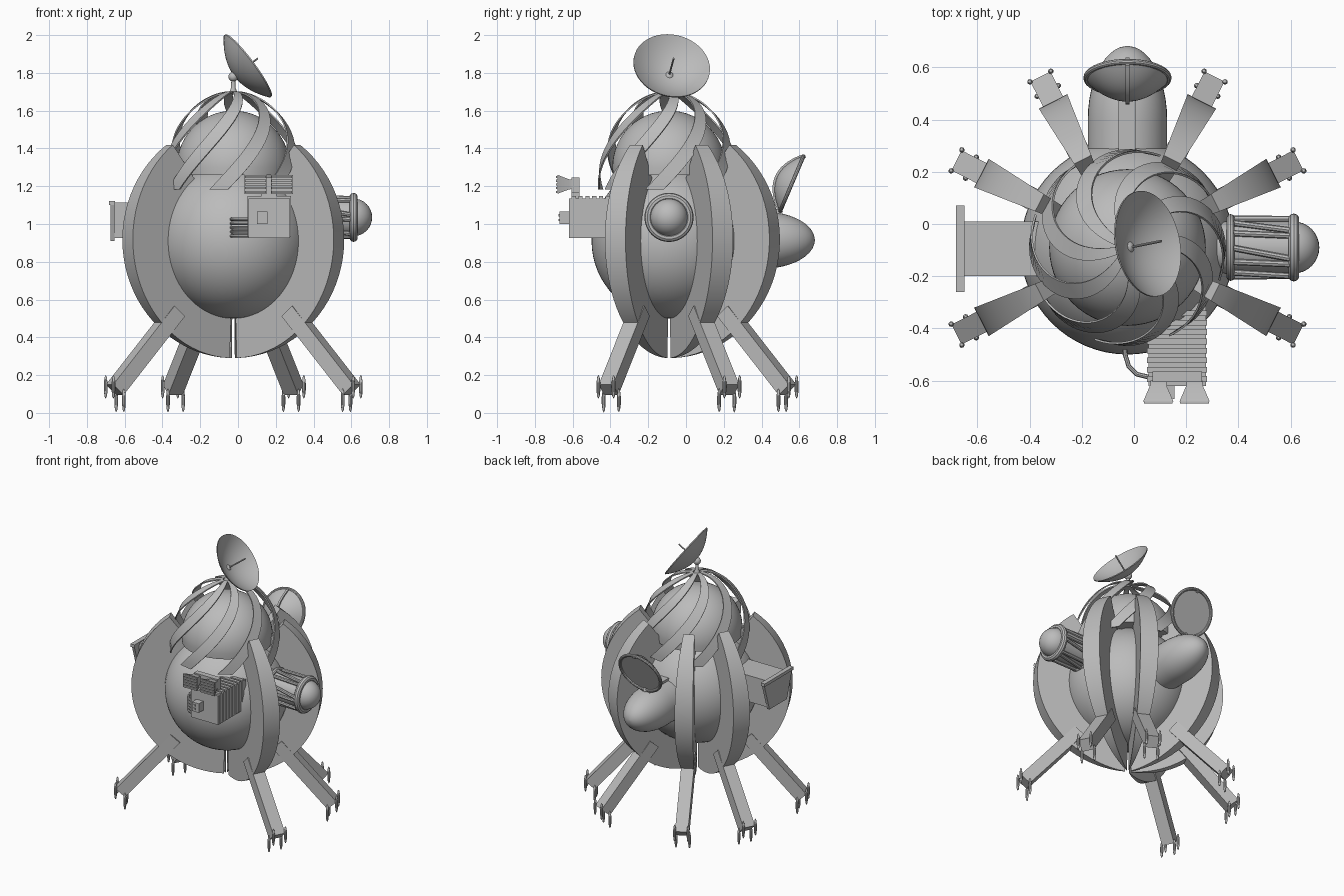
import bpy, bmesh, math
from math import sin, cos, pi, radians
from mathutils import Vector, Matrix

if "Cube" in bpy.data.objects:
    bpy.data.objects.remove(bpy.data.objects["Cube"])

CX, CY = -0.025, -0.09            # vertical axis of the hull
grey = bpy.data.materials.new("plain_grey")
grey.diffuse_color = (0.5, 0.5, 0.5, 1)
grey.use_nodes = True
grey.node_tree.nodes["Principled BSDF"].inputs["Base Color"].default_value = grey.diffuse_color


def finish(name, bm, mat=None):
    if mat:
        bmesh.ops.transform(bm, matrix=mat, verts=bm.verts)
    bmesh.ops.recalc_face_normals(bm, faces=bm.faces)
    me = bpy.data.meshes.new(name)
    bm.to_mesh(me)
    bm.free()
    ob = bpy.data.objects.new(name, me)
    bpy.context.collection.objects.link(ob)
    me.materials.append(grey)
    bpy.context.view_layer.objects.active = ob
    ob.select_set(True)
    bpy.ops.object.shade_smooth_by_angle(angle=radians(32))
    ob.select_set(False)
    return ob


def loft(name, rings, mat=None):
    """Skin equal-length rings of points and cap both ends."""
    bm = bmesh.new()
    vs = [[bm.verts.new(p) for p in ring] for ring in rings]
    n = len(rings[0])
    for a, b in zip(vs, vs[1:]):
        for i in range(n):
            j = (i + 1) % n
            bm.faces.new((a[i], a[j], b[j], b[i]))
    bm.faces.new(vs[0])
    bm.faces.new(vs[-1])
    return finish(name, bm, mat)


def aim(origin, axis):
    return Matrix.Translation(origin) @ Vector(axis).to_track_quat('Z', 'Y').to_matrix().to_4x4()


def lathe(name, profile, origin, axis=(0, 0, 1), n=40):
    rings = [[(r * cos(2 * pi * i / n), r * sin(2 * pi * i / n), h) for i in range(n)] for r, h in profile]
    return loft(name, rings, aim(origin, axis))


def ball(name, c, rad, seg=32):
    bm = bmesh.new()
    bmesh.ops.create_uvsphere(bm, u_segments=seg, v_segments=seg // 2, radius=1)
    return finish(name, bm, Matrix.Translation(c) @ Matrix.Diagonal((*rad, 1)))


def box(name, x0, x1, y0, y1, z0, z1):
    return loft(name, [[(x0, y0, z), (x1, y0, z), (x1, y1, z), (x0, y1, z)] for z in (z0, z1)])


def rod(name, a, b, r, n=10):
    a, b = Vector(a), Vector(b)
    return lathe(name, [(r, 0), (r, (b - a).length)], a, b - a, n)


def hoop(name, r, tube, origin, axis):
    prof = [(r + tube * cos(k * pi / 5), tube * sin(k * pi / 5)) for k in range(11)]
    return lathe(name, prof, origin, axis)


def bowl(r, depth, thick, n=12):
    out = [(r * max(k / n, .01), depth * (k / n) ** 2) for k in range(n + 1)]
    return out + [(q, h + thick) for q, h in reversed(out)]


# hull: main sphere and upper dome
ball("hull_sphere", (CX, CY, .91), (.41, .41, .41), 64)
lathe("upper_dome", [(.3 * cos(radians(a)), .3 * sin(radians(a))) for a in [-8, 0] + list(range(6, 90, 6)) + [89.5]],
      (CX, CY, 1.3), n=56)

# six wedge fins with legs and claw feet
for k, deg in enumerate((27, 63, 117, 153, 207, 333)):
    M = Matrix.Translation((CX, CY, 0)) @ Matrix.Rotation(radians(deg), 4, 'Z')
    rings = []
    for i in range(33):
        a = radians(-88 + 141 * i / 32)
        o, q = .628 * cos(a), .385 * cos(a)
        zo, zq = .918 + .628 * sin(a), .918 + .385 * sin(a)
        w = .0975
        rings.append([(q, -w * q, zq), (o, -w * o, zo), (o, w * o, zo), (q, w * q, zq)])
    loft(f"fin_{k}", rings, M)
    ends = []
    for r, z in ((.37, .567), (.735, .15)):
        ends.append([(r, -.043, z), (r, .043, z), (r - .062, .043, z - .055), (r - .062, -.043, z - .055)])
    loft(f"leg_{k}", ends, M)
    for r, z in ((.735, .138), (.673, .066)):
        for y in (-.045, .045):
            ball(f"claw_{k}", M @ Vector((r, y, z)), (.011, .011, .063), 10)

# swirling ribbons around the dome
for k in range(8):
    rings = []
    for i in range(25):
        d = 4 + 88 * i / 24
        p = radians(d)
        th = radians(-102 + 45 * k + 75 * (1 - (d / 92) ** 1.6))
        r, z, h = .37 * sin(p), 1.2 + .5 * cos(p), .010 + .040 * sin(p)
        u, t = Vector((cos(th), sin(th), 0)), Vector((-sin(th), cos(th), 0))
        c = Vector((CX, CY, z)) + u * r
        nrm = (u * sin(p) + Vector((0, 0, cos(p)))) * .004
        rings.append([c - t * h - nrm, c + t * h - nrm, c + t * h + nrm, c - t * h + nrm])
    loft(f"ribbon_{k}", rings)

# top dish on its post
N = Vector((.79, .16, .59)).normalized()
V = Vector((-.018, -.09, 1.785))
lathe("dish_post", [(.025, 0), (.012, .03), (.01, .08)], (CX, CY, 1.69), n=16)
ball("dish_pivot", (CX, CY, 1.78), (.026, .026, .026), 20)
lathe("top_dish", bowl(.205, .085, .007), V, N, 48)
rod("dish_feed", V, V + N * .155, .005)

# right pod with rings, zigzag struts and dome
P = Vector((0, CY, 1.035))
X = Vector((1, 0, 0))
lathe("pod_barrel", [(.1, .3), (.1, .61)], P, X)
hoop("pod_inner_ring", .112, .016, P + X * .37, X)
hoop("pod_outer_ring", .108, .022, P + X * .612, X)
ball("pod_dome", P + X * .61, (.1, .1, .1), 32)
for k in range(12):
    a, b = 2 * pi * k / 12, 2 * pi * (k + (.8 if k % 2 else .2)) / 12
    rod("pod_strut", P + Vector((.37, .11 * cos(a), .11 * sin(a))),
        P + Vector((.61, .11 * cos(b), .11 * sin(b))), .012, 8)

# left hatch: duct and flared end plate
box("hatch_duct", -.66, -.36, -.2, .01, .925, 1.115)
loft("hatch_plate", [[(x, -.26, 1.12), (x, .07, 1.12), (x, .005, .91), (x, -.195, .91)] for x in (-.675, -.655)])
box("hatch_lip", -.682, -.65, -.26, .07, 1.1, 1.122)

# rear ovoid with raised lid
lathe("rear_ovoid", [(.152, .2), (.152, .4)] + [(.152 * cos(radians(a)), .4 + .282 * sin(radians(a)))
      for a in list(range(8, 89, 8)) + [89]], (CX, 0, .915), (0, 1, 0))
L = Vector((0, .92, -.39)).normalized()
U = Vector((0, L.y * .424, L.y))
rim = Vector((CX, .56, 1.213))
lathe("rear_lid", bowl(.162, .085, .01), rim - L * .085, L)
hoop("lid_rim", .158, .011, rim, L)
rib = []
for i in range(17):
    s = -.158 + .316 * i / 16
    c = rim + U * s + L * (.085 * (s / .162) ** 2 - .085)
    e = Vector((.007, 0, 0))
    rib.append([c - e - L * .012, c + e - L * .012, c + e + L * .022, c - e + L * .022])
loft("lid_rib", rib)
box("lid_hinge", -.06, .005, .28, .5, 1.0, 1.08)

# front instrument box with ridges, louvred horns, switch box and pipes
box("instrument_box", .055, .275, -.62, -.3, .925, 1.135)
for k in range(8):
    y = -.605 + .036 * k
    box("box_ridge", .05, .28, y, y + .022, .93, 1.148)
box("horn_stem", .125, .205, -.605, -.565, 1.13, 1.175)
box("horn_bar", .07, .26, -.605, -.565, 1.165, 1.245)
for cx in (.093, .232):
    def rect(y, w, z0, z1):
        return [(cx - w, y, z0), (cx + w, y, z0), (cx + w, y, z1), (cx - w, y, z1)]
    loft("horn", [rect(-.6, .03, 1.185, 1.235), rect(-.62, .032, 1.183, 1.237), rect(-.68, .058, 1.16, 1.26)])
    for k in range(5):
        z = 1.165 + .0195 * k
        box("louvre", cx - .055, cx + .055, -.688, -.678, z, z + .011)
box("switch_box", .1, .155, -.67, -.615, 1.0, 1.066)
for z in (1.015, 1.04):
    box("switch", .112, .126, -.676, -.668, z, z + .012)
path = [Vector(p) for p in ((-.035, -.44, 0), (-.034, -.5, 0), (-.02, -.545, 0), (.01, -.575, 0), (.07, -.59, 0))]
for k in range(5):
    rings = []
    for i, p in enumerate(path):
        d = (path[min(i + 1, 4)] - path[max(i - 1, 0)]).normalized()
        s = Vector((d.y, -d.x, 0))
        c = p + Vector((0, 0, .937 + .022 * k))
        rings.append([c + (s * cos(a * pi / 4) + Vector((0, 0, sin(a * pi / 4)))) * .009 for a in range(8)])
    loft("side_pipe", rings)
